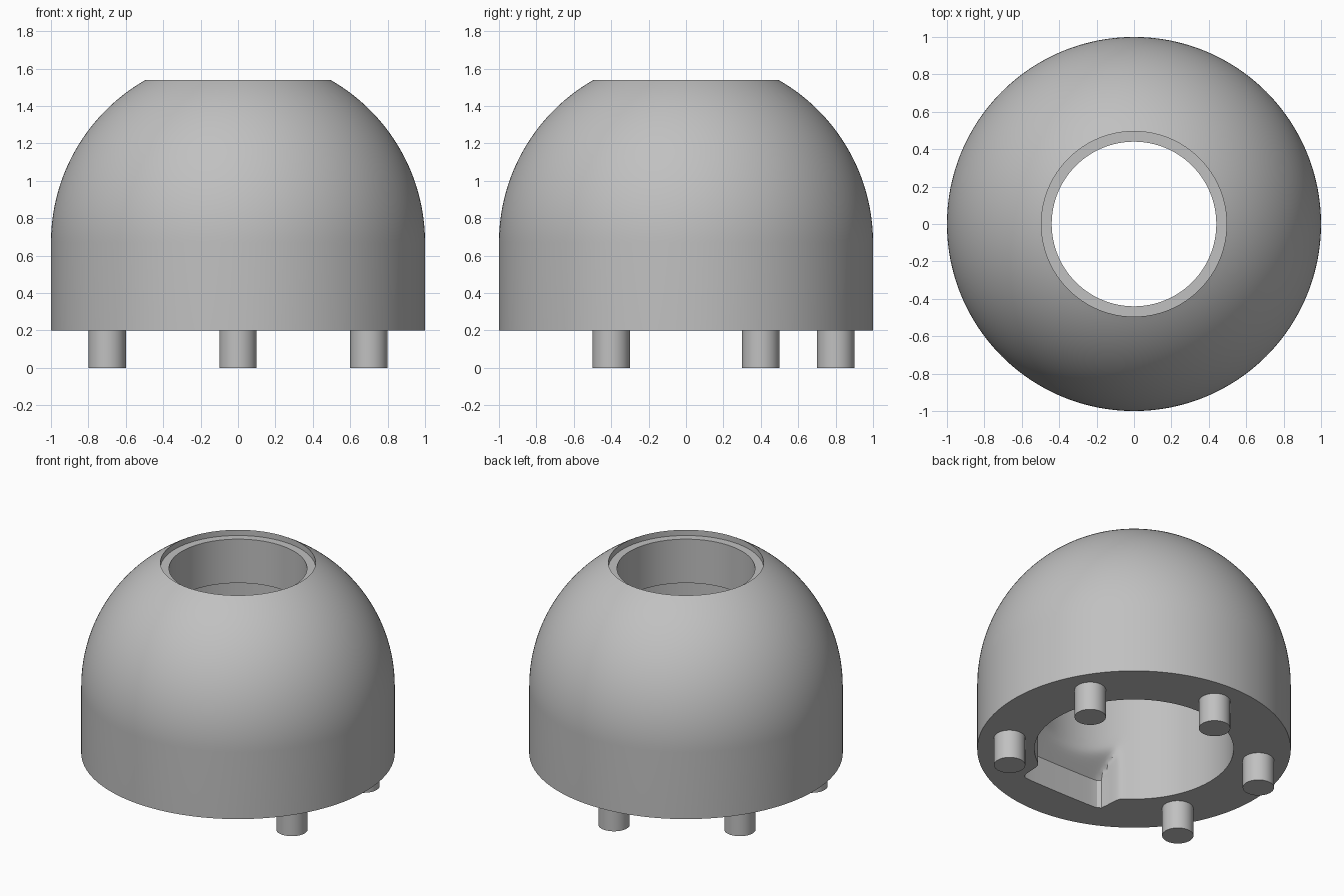
import bpy
import bmesh
from math import sin, cos, pi, radians, acos, hypot

cube = bpy.data.objects.get("Cube")
if cube:
    bpy.data.objects.remove(cube, do_unlink=True)

SEGMENTS = 192
BASE_Z = 0.2
DOME_Z = 0.67
RIM_R = 0.495
BORE_R = 0.44
CAVITY_R = 0.635

grey = bpy.data.materials.new("plain grey")
grey.use_nodes = True
colour = (0.53, 0.53, 0.53, 1)
grey.diffuse_color = colour
grey.node_tree.nodes["Principled BSDF"].inputs["Base Color"].default_value = colour


def finish(name, bm):
    """Turn a bmesh into a smooth-shaded grey object."""
    bmesh.ops.recalc_face_normals(bm, faces=bm.faces)
    mesh = bpy.data.meshes.new(name)
    bm.to_mesh(mesh)
    bm.free()
    mesh.materials.append(grey)
    obj = bpy.data.objects.new(name, mesh)
    bpy.context.collection.objects.link(obj)
    bpy.ops.object.select_all(action='DESELECT')
    obj.select_set(True)
    bpy.context.view_layer.objects.active = obj
    bpy.ops.object.shade_smooth_by_angle(angle=radians(30))


def soft_max(a, b, k):
    return (a + b + hypot(a - b, k)) / 2


def cavity_radius(angle, depth):
    """Round cavity with a soft-cornered notch towards the front."""
    c, s = -sin(angle), abs(cos(angle))
    if c < 0.5:
        return CAVITY_R
    side = 0.33 / max(s, 0.05)
    notch = -soft_max(-depth / c, -side, 0.05)
    if notch < CAVITY_R - 0.08:
        return CAVITY_R
    return max(CAVITY_R, soft_max(CAVITY_R, notch, 0.03) - 0.002)


# Closed profile: dome outside, recessed rim, bore, then the cavity back down
top = acos(RIM_R)
profile = [(1.0, BASE_Z)]
for i in range(33):
    t = top * i / 32
    profile.append((cos(t), DOME_Z + sin(t)))
rim_z = profile[-1][1]
profile += [(RIM_R, rim_z - 0.04), (BORE_R, rim_z - 0.04),
            (BORE_R, 1.19), (CAVITY_R, 1.19)]

rings = [([r] * SEGMENTS, z) for r, z in profile]
angles = [2 * pi * i / SEGMENTS for i in range(SEGMENTS)]

# Notch: sloping roof above a short upright wall
for i in range(15):
    drop = 0.28 * (1 - i / 14)
    rings.append(([cavity_radius(a, 0.73 - drop) for a in angles], 0.4 + drop))
rings.append((rings[-1][0], BASE_Z))

# Domed shell
bm = bmesh.new()
loops = [[bm.verts.new((r * cos(a), r * sin(a), z)) for r, a in zip(radii, angles)]
         for radii, z in rings]
for k, loop in enumerate(loops):
    after = loops[(k + 1) % len(loops)]
    for i in range(SEGMENTS):
        j = (i + 1) % SEGMENTS
        bm.faces.new((loop[i], loop[j], after[j], after[i]))
finish("domed_shell", bm)

# Five pegs under the base
pegs = {"back_peg": (0, 0.8)}
for side, sx in (("left", 1), ("right", -1)):
    for end, sy in (("front", -1), ("back", 1)):
        pegs[f"{end}_{side}_peg"] = (0.7 * sx, 0.4 * sy)
for name, (x, y) in pegs.items():
    bm = bmesh.new()
    bmesh.ops.create_cone(bm, cap_ends=True, segments=48, radius1=0.1,
                          radius2=0.1, depth=BASE_Z + 0.01)
    bmesh.ops.translate(bm, verts=bm.verts, vec=(x, y, (BASE_Z + 0.01) / 2))
    finish(name, bm)
